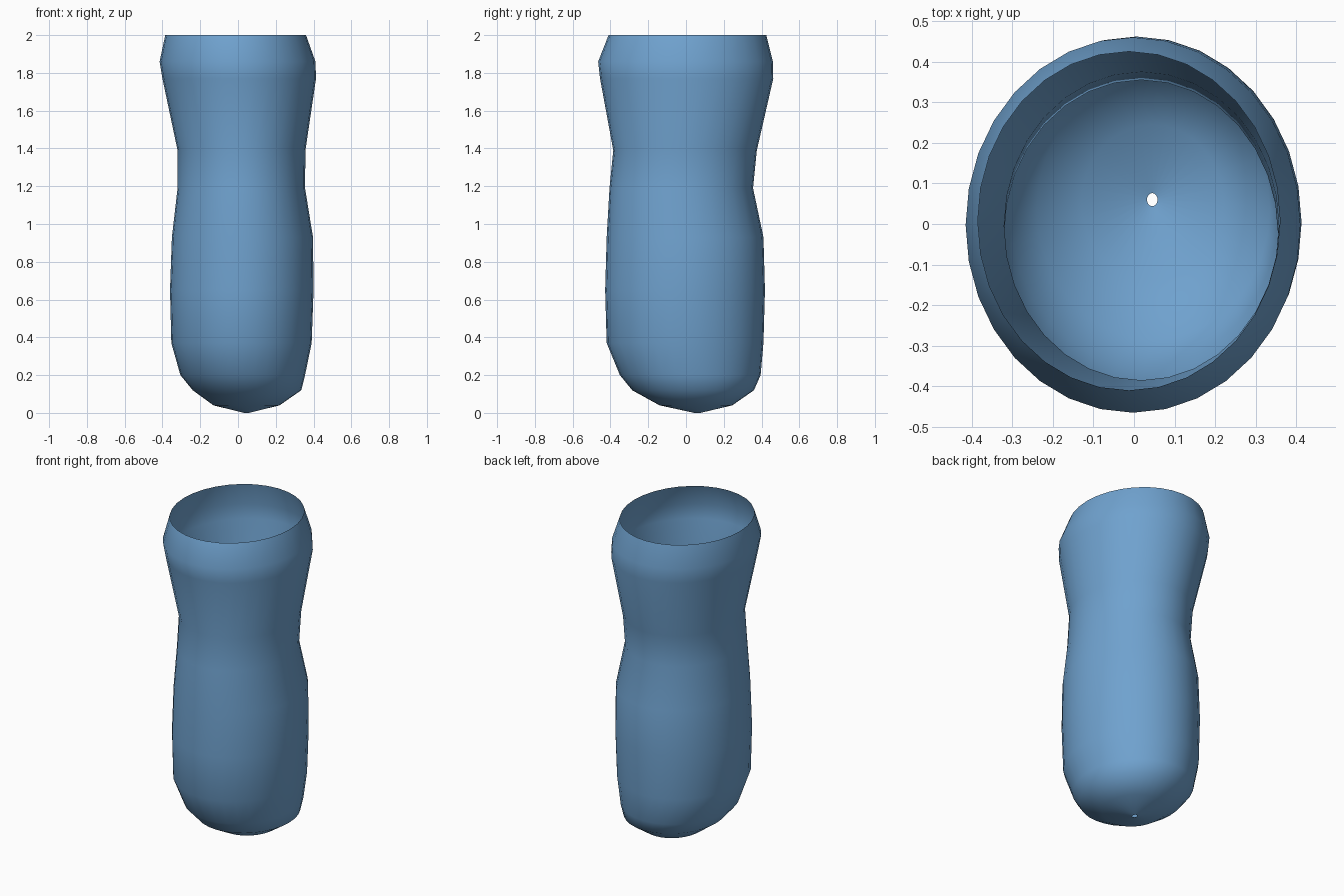
import bpy, bmesh, math

if "Cube" in bpy.data.objects:
    bpy.data.objects.remove(bpy.data.objects["Cube"])

SIDES = 32
# Cross-section ellipses: z, left x, right x, front y, back y
RINGS = [
    (2.00, -0.385, 0.36, -0.41, 0.425),
    (1.86, -0.415, 0.41, -0.465, 0.46),
    (1.77, -0.40, 0.413, -0.455, 0.462),
    (1.39, -0.32, 0.357, -0.385, 0.375),
    (1.19, -0.32, 0.355, -0.405, 0.355),
    (0.93, -0.35, 0.397, -0.42, 0.41),
    (0.65, -0.36, 0.40, -0.428, 0.418),
    (0.37, -0.353, 0.39, -0.42, 0.41),
    (0.20, -0.305, 0.355, -0.35, 0.395),
    (0.12, -0.24, 0.335, -0.285, 0.36),
    (0.04, -0.13, 0.22, -0.14, 0.245),
    (0.00, 0.032, 0.058, 0.044, 0.076),
]

# Open sleeve wall with a tiny drain hole at the bottom
bm = bmesh.new()
loops = []
for z, x0, x1, y0, y1 in RINGS:
    loop = []
    for i in range(SIDES):
        a = 2 * math.pi * i / SIDES
        loop.append(bm.verts.new(((x0 + x1) / 2 + (x1 - x0) / 2 * math.cos(a),
                                  (y0 + y1) / 2 + (y1 - y0) / 2 * math.sin(a), z)))
    loops.append(loop)
for top, low in zip(loops, loops[1:]):
    for i in range(SIDES):
        j = (i + 1) % SIDES
        bm.faces.new((low[i], low[j], top[j], top[i])).smooth = True

mesh = bpy.data.meshes.new("sleeve")
bm.to_mesh(mesh)
bm.free()
sleeve = bpy.data.objects.new("sleeve", mesh)
bpy.context.collection.objects.link(sleeve)

# Blue finish
mat = bpy.data.materials.new("blue")
mat.diffuse_color = (0.16, 0.36, 0.62, 1)
mat.use_nodes = True
mat.node_tree.nodes["Principled BSDF"].inputs["Base Color"].default_value = mat.diffuse_color
mesh.materials.append(mat)
